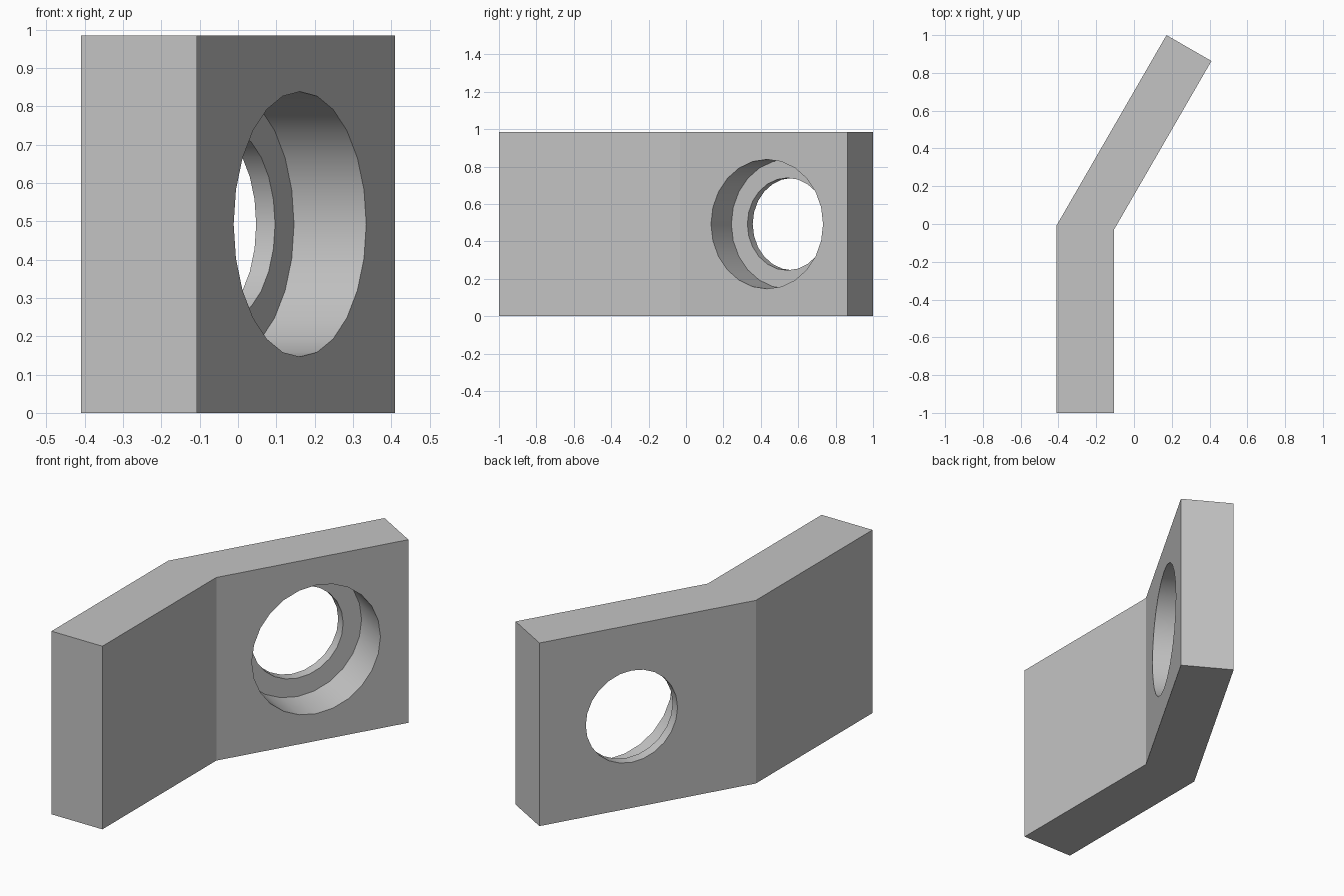
import bpy, bmesh, math
from mathutils import Vector, Matrix

cube = bpy.data.objects.get("Cube")
if cube:
    bpy.data.objects.remove(cube, do_unlink=True)

HEIGHT = 0.985
MID = HEIGHT / 2

steel = bpy.data.materials.new("plain grey")
steel.use_nodes = True
GREY = (0.55, 0.55, 0.55, 1)
steel.diffuse_color = GREY
steel.node_tree.nodes["Principled BSDF"].inputs["Base Color"].default_value = GREY


def make_object(name, bm):
    bmesh.ops.recalc_face_normals(bm, faces=bm.faces)
    mesh = bpy.data.meshes.new(name)
    bm.to_mesh(mesh)
    bm.free()
    mesh.materials.append(steel)
    obj = bpy.data.objects.new(name, mesh)
    bpy.context.collection.objects.link(obj)
    return obj


def drill(body, centre, direction, radius, depth):
    """Cut a round hole from a point on a face, along a direction."""
    lead = 0.1
    bm = bmesh.new()
    bmesh.ops.create_cone(bm, cap_ends=True, segments=24, radius1=radius,
                          radius2=radius, depth=depth + lead)
    axis = Vector(direction).normalized()
    middle = Vector(centre) + axis * (depth - lead) / 2
    turn = axis.to_track_quat('Z', 'Y').to_matrix().to_4x4()
    bm.transform(Matrix.Translation(middle) @ turn)
    cutter = make_object("hole_cutter", bm)
    cutter.hide_render = True
    cut = body.modifiers.new("hole", 'BOOLEAN')
    cut.operation = 'DIFFERENCE'
    cut.solver = 'EXACT'
    cut.object = cutter
    bpy.context.view_layer.objects.active = body
    bpy.ops.object.modifier_apply(modifier=cut.name)
    bpy.data.objects.remove(cutter, do_unlink=True)


# Bent plate, extruded from its outline
outline = [(-0.41, -1), (-0.107, -1), (-0.107, -0.032),
           (0.41, 0.863), (0.172, 1), (-0.41, -0.008)]
bm = bmesh.new()
face = bm.faces.new([bm.verts.new((x, y, 0)) for x, y in outline])
top = bmesh.ops.extrude_face_region(bm, geom=[face])["geom"]
bmesh.ops.translate(bm, vec=(0, 0, HEIGHT),
                    verts=[v for v in top if isinstance(v, bmesh.types.BMVert)])
bracket = make_object("bent_bracket", bm)

# Counterbored bolt hole in the straight leg
bolt, inward = (-0.107, -0.51, MID), (-1, 0, 0)
drill(bracket, bolt, inward, 0.247, 0.12)
drill(bracket, bolt, inward, 0.082, 0.5)

# Large stepped hole in the angled leg
angle = math.radians(30)
port, inward = (0.162, 0.433, MID), (-math.cos(angle), math.sin(angle), 0)
drill(bracket, port, inward, 0.346, 0.218)
drill(bracket, port, inward, 0.247, 0.5)

# Smooth bores, crisp edges
bpy.ops.object.select_all(action='DESELECT')
bracket.select_set(True)
bpy.context.view_layer.objects.active = bracket
bpy.ops.object.shade_smooth_by_angle(angle=math.radians(25))
